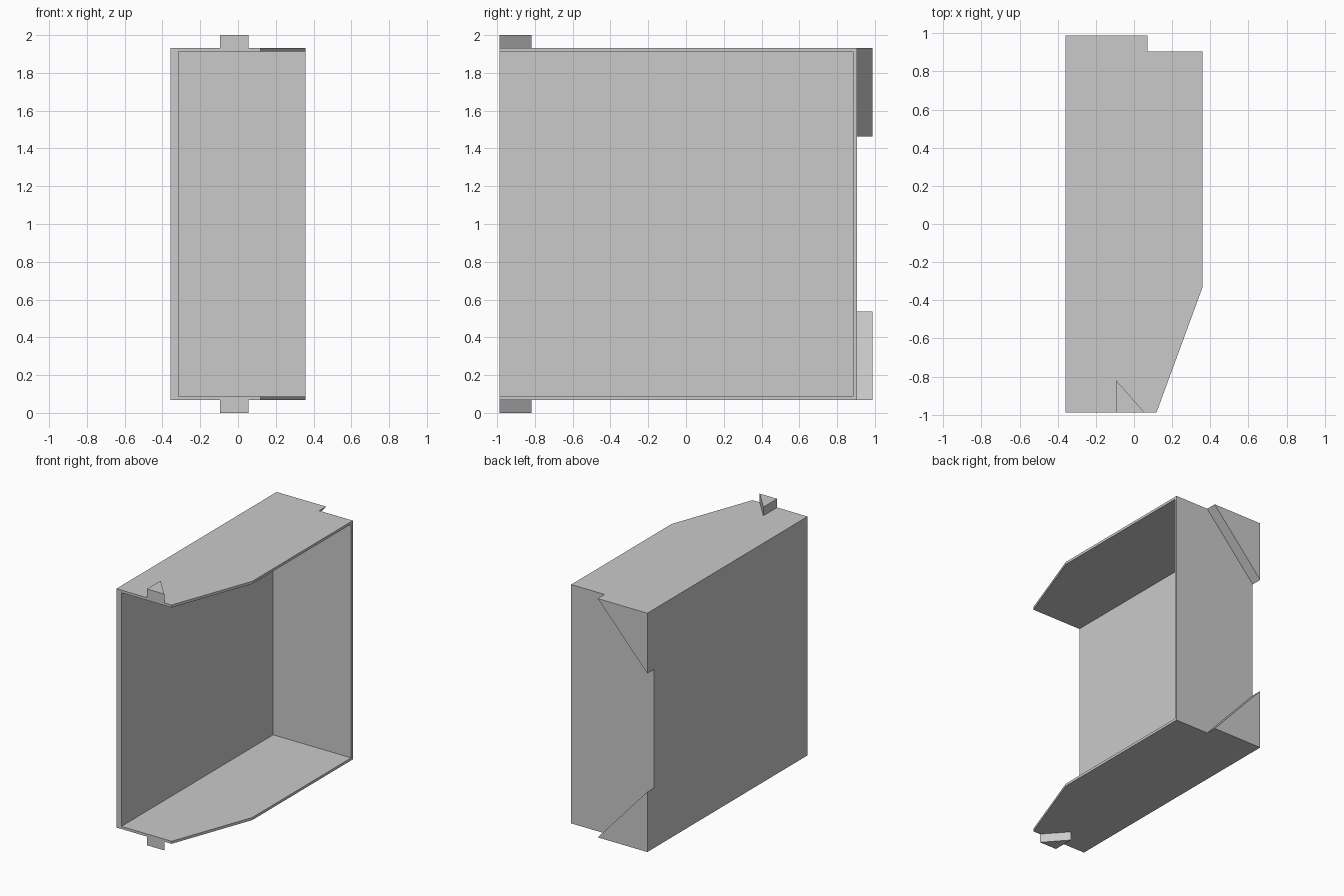
import bpy
import bmesh
from mathutils import Vector

cube = bpy.data.objects.get("Cube")
if cube:
    bpy.data.objects.remove(cube, do_unlink=True)

grey = bpy.data.materials.new("light grey")
grey.use_nodes = True
grey.diffuse_color = (0.59, 0.59, 0.59, 1)
grey.node_tree.nodes["Principled BSDF"].inputs["Base Color"].default_value = grey.diffuse_color


def prism(name, points, extrude):
    """Extrude a flat outline along a vector into a closed solid."""
    bm = bmesh.new()
    face = bm.faces.new([bm.verts.new(p) for p in points])
    result = bmesh.ops.extrude_face_region(bm, geom=[face], use_keep_orig=True)
    moved = [v for v in result["geom"] if isinstance(v, bmesh.types.BMVert)]
    bmesh.ops.translate(bm, verts=moved, vec=Vector(extrude))
    bmesh.ops.recalc_face_normals(bm, faces=bm.faces)
    mesh = bpy.data.meshes.new(name)
    bm.to_mesh(mesh)
    bm.free()
    mesh.materials.append(grey)
    obj = bpy.data.objects.new(name, mesh)
    bpy.context.collection.objects.link(obj)
    return obj


def slab(name, x0, x1, y0, y1, z0, z1):
    outline = [(x0, y0, z0), (x1, y0, z0), (x1, y1, z0), (x0, y1, z0)]
    return prism(name, outline, (0, 0, z1 - z0))


# Main dimensions
LEFT, RIGHT = -0.358, 0.358
FRONT, BACK, TAB_BACK = -0.988, 0.904, 0.988
BASE, TOP = 0.068, 1.932
SKIN, THICK = 0.02, 0.043

# Upright walls: thick side panel and thin back panel
slab("side_panel", LEFT, LEFT + THICK, FRONT, BACK, BASE + SKIN, TOP - SKIN)
slab("back_panel", LEFT + THICK, RIGHT, BACK - SKIN, BACK, BASE + SKIN, TOP - SKIN)

# Mirrored top and bottom pieces; inward points from the outer face to the middle
plate = [(LEFT, FRONT), (0.118, FRONT), (RIGHT, -0.335), (RIGHT, BACK), (LEFT, BACK)]
peg = [(-0.095, FRONT), (0.055, FRONT), (-0.095, -0.818)]
for side, z, inward in (("top", TOP, -1), ("bottom", BASE, 1)):
    # Shelf plate with slanted front corner
    prism(side + "_plate", [(x, y, z) for x, y in plate], (0, 0, inward * SKIN))
    # Wedge peg standing out of the plate
    prism(side + "_peg", [(x, y, z) for x, y in peg], (0, 0, -inward * BASE))
    # Triangular corner gusset on the back
    gusset = [(LEFT, BACK, z), (0.07, BACK, z), (LEFT, BACK, z + inward * 0.47)]
    prism(side + "_back_gusset", gusset, (0, TAB_BACK - BACK, 0))
